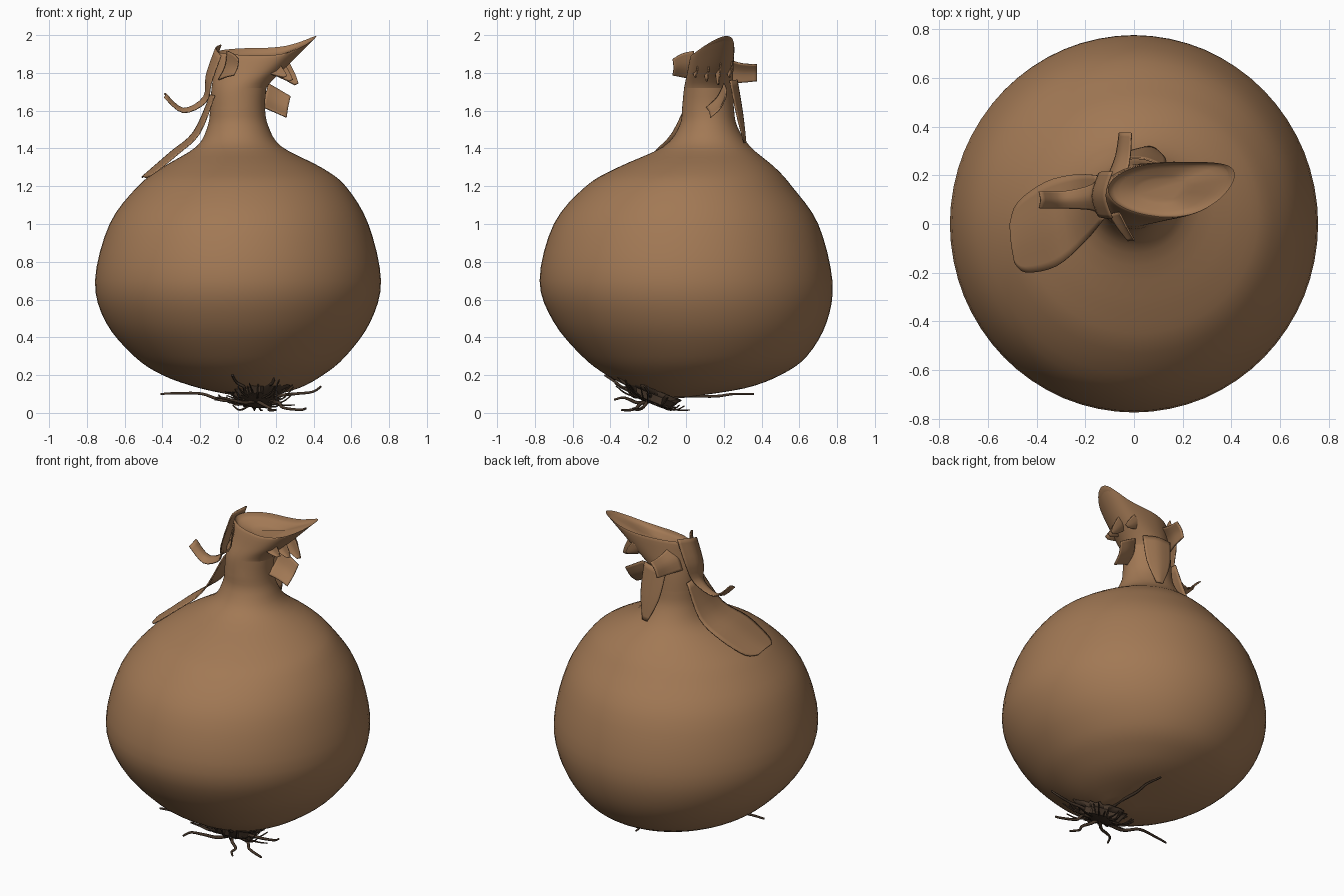
import bpy, bmesh, math, random
from mathutils import Vector

random.seed(4)
if "Cube" in bpy.data.objects:
    bpy.data.objects.remove(bpy.data.objects["Cube"])


def make_material(name, rgb):
    mat = bpy.data.materials.new(name)
    mat.use_nodes = True
    color = (*rgb, 1)
    mat.diffuse_color = color
    bsdf = mat.node_tree.nodes["Principled BSDF"]
    bsdf.inputs["Base Color"].default_value = color
    bsdf.inputs["Roughness"].default_value = 0.7
    return mat


SKIN = make_material("papery brown skin", (0.36, 0.19, 0.09))
ROOT = make_material("dark root brown", (0.06, 0.037, 0.023))


def smooth_path(points, steps, closed=False):
    """Catmull-Rom points through the given ones."""
    n = len(points)
    pick = (lambda i: points[i % n]) if closed else (lambda i: points[max(0, min(n - 1, i))])
    result = []
    for i in range(n if closed else n - 1):
        a, b, c, d = (pick(i + k) for k in (-1, 0, 1, 2))
        for s in range(steps):
            t = s / steps
            result.append(b + (c - a) * t / 2 + (a - b * 2.5 + c * 2 - d / 2) * t * t
                          + ((b - c) * 3 + d - a) * t ** 3 / 2)
    if not closed:
        result.append(points[-1].copy())
    return result


def finish(name, bm, mat, angle=60):
    bmesh.ops.recalc_face_normals(bm, faces=bm.faces)
    mesh = bpy.data.meshes.new(name)
    bm.to_mesh(mesh)
    bm.free()
    mesh.materials.append(mat)
    obj = bpy.data.objects.new(name, mesh)
    bpy.context.collection.objects.link(obj)
    bpy.ops.object.select_all(action='DESELECT')
    obj.select_set(True)
    bpy.context.view_layer.objects.active = obj
    bpy.ops.object.shade_smooth_by_angle(angle=math.radians(angle))
    return obj


def patch(name, rows, closed=False, steps=4):
    """Smooth surface through rows of points; closed rows make a capped tube."""
    rows = [smooth_path(row, steps, closed) for row in rows]
    columns = [smooth_path(list(col), steps) for col in zip(*rows)]
    bm = bmesh.new()
    grid = [[bm.verts.new(p) for p in row] for row in zip(*columns)]
    n = len(grid[0])
    for low, high in zip(grid, grid[1:]):
        for j in range(n if closed else n - 1):
            k = (j + 1) % n
            bm.faces.new((low[j], low[k], high[k], high[j]))
    if closed:
        bm.faces.new(grid[0])
        bm.faces.new(grid[-1])
    return finish(name, bm, SKIN)


def peel(name, side, spine, bulge=.2):
    """Thin curved strip along a spine of x, y, z and half width."""
    side = Vector(side).normalized()
    points = [Vector(s[:3]) for s in spine]
    rows = []
    for i, p in enumerate(points):
        along = points[min(i + 1, len(points) - 1)] - points[max(i - 1, 0)]
        outward = side.cross(along).normalized()
        width = spine[i][3]
        rows.append([p - side * width, p + outward * width * bulge, p + side * width])
    solid = patch(name, rows).modifiers.new("thin skin", 'SOLIDIFY')
    solid.thickness = .007
    solid.offset = 0


TURN = [math.pi + math.tau * i / 16 for i in range(16)]


def ring(z, x0, x1, y0, y1):
    """Ellipse from its extents."""
    return [Vector(((x0 + x1) / 2 + (x1 - x0) / 2 * math.cos(a),
                    (y0 + y1) / 2 + (y1 - y0) / 2 * math.sin(a), z)) for a in TURN]


# Bulb and neck: height, then extents in x and y
bulb = [ring(*row) for row in (
    (.085, .02, .16, -.12, .02), (.13, -.2, .32, -.28, .31), (.2, -.4, .45, -.42, .5),
    (.3, -.55, .57, -.55, .64), (.48, -.7, .7, -.7, .745), (.7, -.757, .757, -.775, .775),
    (1, -.68, .69, -.7, .7), (1.2, -.53, .57, -.53, .56), (1.3, -.4, .44, -.36, .47),
    (1.41, -.22, .23, -.12, .34), (1.52, -.16, .16, -.035, .27), (1.62, -.147, .143, -.02, .253),
    (1.72, -.14, .15, -.01, .247))]
patch("bulb", bulb, closed=True)

# Dried neck top, bent to the left, with a hollow inside
rim = []
for a in TURN:
    lift = max(0, math.cos(a)) ** 2
    rim.append(Vector((.15 + .26 * math.cos(a), .14 + .115 * math.sin(a) + .06 * lift,
                       1.91 + .08 * lift + .02 * math.sin(a))))
swell = [a.lerp(b, .5) for a, b in zip(bulb[-1], rim)]
middle = Vector((.1, .14, 1.84))
lip = [p.lerp(middle, .13) - Vector((0, 0, .015)) for p in rim]
pit = [p.lerp(middle, .55) for p in lip]
patch("dried_neck_top", bulb[-2:] + [swell, rim, lip, pit], closed=True)

# Loose peels around the neck
peel("large_fallen_peel", (-.12, 1, 0), [
    (-.135, .11, 1.68, .09), (-.22, .065, 1.48, .14), (-.34, 0, 1.37, .175),
    (-.46, -.055, 1.27, .145), (-.5, -.08, 1.245, .08)], bulge=.1)
peel("curled_right_peel", (0, 1, .3), [
    (-.09, .12, 1.92, .1), (-.14, .12, 1.78, .095), (-.17, .11, 1.66, .055),
    (-.29, .1, 1.6, .036), (-.39, .1, 1.68, .036)], bulge=.3)
peel("back_peel", (.5, 0, .9), [
    (-.07, .19, 1.82, .08), (-.045, .28, 1.8, .06), (-.035, .375, 1.8, .05)])
peel("front_peel", (.3, 0, 1), [
    (-.08, .04, 1.84, .08), (-.045, -.02, 1.84, .065), (-.01, -.07, 1.83, .045)])
peel("left_peel", (.15, .6, .8), [
    (.15, .155, 1.68, .08), (.21, .17, 1.65, .075), (.268, .17, 1.62, .07)])
peel("pointed_back_leaf", (1, -.2, 0), [
    (.04, .25, 1.76, .09), (.055, .283, 1.58, .075), (.07, .312, 1.43, .02)])

# Torn shreds hanging under the bent neck
for i in range(4):
    x, y = .16 + .03 * (i % 3), .05 + .06 * i
    drop = .07 + .02 * (i % 3)
    peel(f"torn_shred_{i + 1}", (1, .3, .4), [
        (x, y, 1.85, .05), (x + .05, y, 1.84 - drop / 2, .035), (x + .09, y, 1.85 - drop, .012)])

# Jagged root plate, tilted towards the front
bm = bmesh.new()
spikes = 36
base = Vector((.1, -.19, .1))
levels = []
for radius, height in ((.06, -.05), (.11, -.035), (.13, .005), (.155, .03)):
    loop = []
    for i in range(spikes):
        a = math.tau * i / spikes
        r = radius * random.uniform(.8, 1.1) + (.02 if i % 2 and height > .02 else 0)
        y = r * math.sin(a)
        loop.append(bm.verts.new(base + Vector((r * math.cos(a), y, height - y * .4))))
    levels.append(loop)
bm.faces.new(levels[0])
for low, high in zip(levels, levels[1:]):
    for i in range(spikes):
        j = (i + 1) % spikes
        bm.faces.new((low[i], low[j], high[j], high[i]))
plate = finish("root_plate", bm, ROOT, 30)
plate.modifiers.new("thin shell", 'SOLIDIFY').thickness = .006


def root(name, points, radius):
    for p in points:
        p.z = max(p.z, .015)
    curve = bpy.data.curves.new(name, 'CURVE')
    curve.dimensions = '3D'
    curve.bevel_depth = radius
    curve.bevel_resolution = 1
    curve.use_fill_caps = True
    path = smooth_path(points, 5)
    spline = curve.splines.new('POLY')
    spline.points.add(len(path) - 1)
    for i, (point, p) in enumerate(zip(spline.points, path)):
        point.co = (*p, 1)
        point.radius = 1 - .5 * i / len(path)
    curve.materials.append(ROOT)
    bpy.context.collection.objects.link(bpy.data.objects.new(name, curve))


# Long wandering roots, each given by its tip
long_tips = [(-.41, -.2, .1), (.44, -.22, .14), (.36, -.28, .025), (.2, -.34, .015),
             (.1, .36, .1), (.24, -.42, .25), (-.12, -.38, .07), (-.03, -.43, .2)]
for i, tip in enumerate(long_tips):
    start = base - Vector((0, 0, .035))
    points = [start]
    for t in (.35, .6, .82):
        wobble = Vector([random.uniform(-.018, .018) for _ in range(3)])
        points.append(start.lerp(Vector(tip), t) + wobble)
    root(f"long_root_{i + 1}", points + [Vector(tip)], .011)

# Short curled rootlets around the plate
for i in range(22):
    a = math.tau * i / 22 + random.uniform(-.1, .1)
    out = Vector((math.cos(a), math.sin(a), -.4 * math.sin(a)))
    reach = random.uniform(.14, .22)
    start = base + out * .05 - Vector((0, 0, .04))
    mid = base + out * reach * .7 - Vector((0, 0, random.uniform(.02, .05)))
    end = base + out * reach + Vector((0, 0, random.uniform(-.04, .03)))
    root(f"rootlet_{i + 1}", [start, mid, end], .006)
